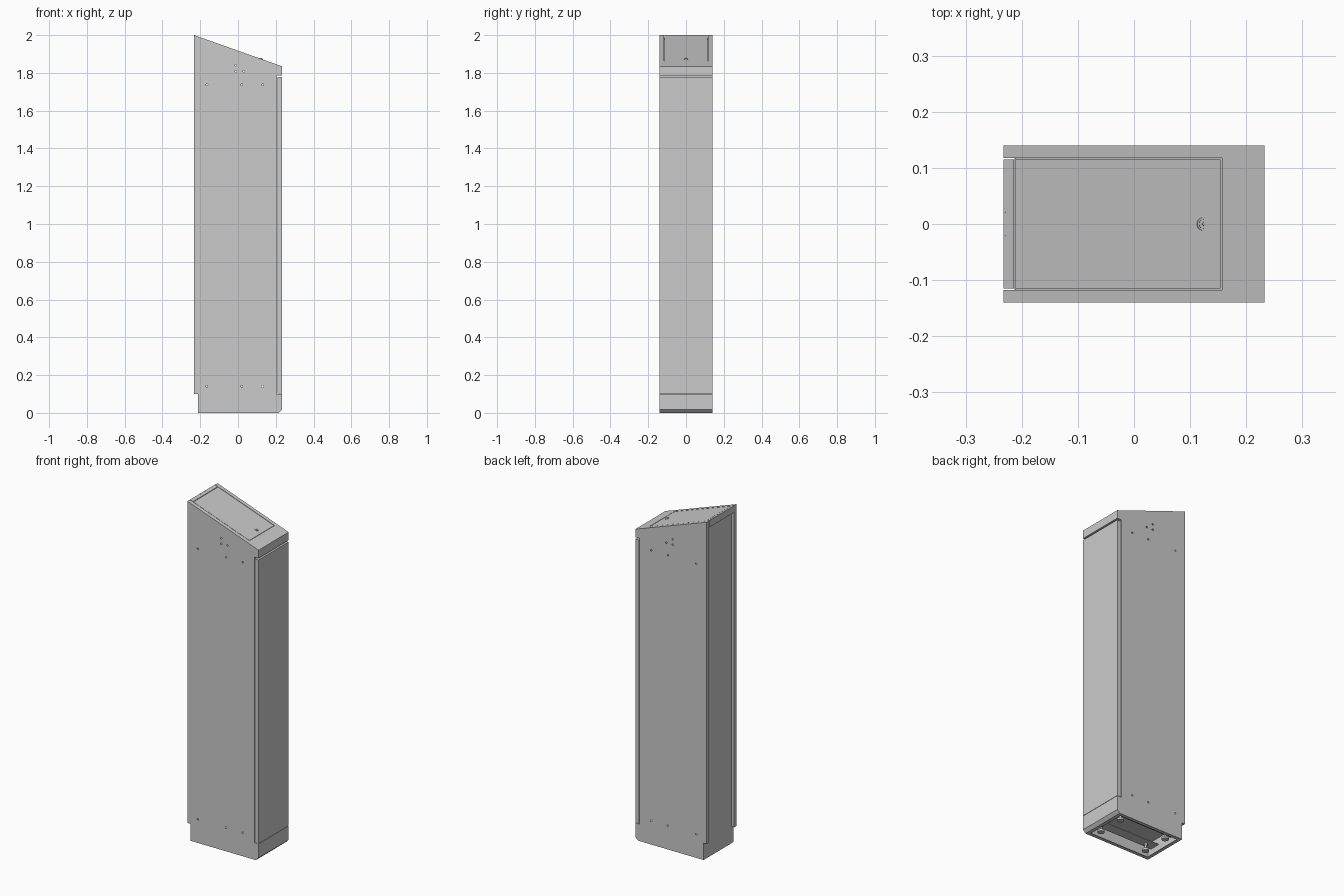
import bpy, bmesh, math
from mathutils import Matrix, Vector

if "Cube" in bpy.data.objects:
    bpy.data.objects.remove(bpy.data.objects["Cube"])

HX, HY = 0.2325, 0.14        # half length and half width
T = 0.0025                   # sheet thickness
ANG = math.atan2(0.165, 2 * HX)


def top(x):
    """Height of the sloped top at x."""
    return 2.0 - 0.165 * (x + HX) / (2 * HX)


def finish(name, bm):
    bmesh.ops.recalc_face_normals(bm, faces=bm.faces)
    me = bpy.data.meshes.new(name)
    bm.to_mesh(me)
    bm.free()
    ob = bpy.data.objects.new(name, me)
    bpy.context.collection.objects.link(ob)
    return ob


def plate(name, pts, y0, y1):
    """Extrude an x-z profile from y0 to y1."""
    bm = bmesh.new()
    f = bm.faces.new([bm.verts.new((x, y0, z)) for x, z in pts])
    r = bmesh.ops.extrude_face_region(bm, geom=[f])
    vs = [v for v in r["geom"] if isinstance(v, bmesh.types.BMVert)]
    bmesh.ops.translate(bm, verts=vs, vec=(0, y1 - y0, 0))
    return finish(name, bm)


def box(name, x0, x1, y0, y1, z0, z1):
    return plate(name, [(x0, z0), (x1, z0), (x1, z1), (x0, z1)], y0, y1)


def slope_sheet(name, x0, x1, y0, y1, drop=0.0, thick=0.004):
    a, b = top(x0) - drop, top(x1) - drop
    return plate(name, [(x0, a - thick), (x1, b - thick), (x1, b), (x0, a)], y0, y1)


def discs(name, mats, r, h, seg):
    bm = bmesh.new()
    for m in mats:
        bmesh.ops.create_cone(bm, cap_ends=True, segments=seg, radius1=r, radius2=r, depth=h, matrix=m)
    return finish(name, bm)


def smooth(ob):
    bpy.ops.object.select_all(action='DESELECT')
    ob.select_set(True)
    bpy.context.view_layer.objects.active = ob
    bpy.ops.object.shade_smooth_by_angle()


# Side panels with bolt holes
side = [(-0.213, 0), (0.215, 0), (HX, 0.017), (HX, 0.1), (0.205, 0.1), (0.205, 1.787),
        (HX, 1.787), (HX, top(HX)), (-HX, 2.0), (-HX, 0.1), (-0.213, 0.1)]
holes = [(x, z) for x in (-0.165, 0.02, 0.13) for z in (0.14, 1.737)]
holes += [(-0.012, 1.84), (-0.012, 1.808), (0.03, 1.808)]
turn = Matrix.Rotation(math.pi / 2, 4, 'X')
cutter = discs("hole_cutter", [Matrix.Translation((x, 0, z)) @ turn for x, z in holes], 0.005, 0.4, 12)
cutter.hide_render = True
for s, tag in ((-1, "front"), (1, "back")):
    p = plate(tag + "_side_panel", side, s * (HY - T), s * HY)
    mod = p.modifiers.new("holes", 'BOOLEAN')
    mod.operation = 'DIFFERENCE'
    mod.solver = 'EXACT'
    mod.object = cutter
    bpy.context.view_layer.objects.active = p
    bpy.ops.object.modifier_apply(modifier=mod.name)
bpy.data.objects.remove(cutter)

W = HY - T
for s, tag in ((-1, "front"), (1, "back")):
    # Rear flanges, top edge strips and bottom rims along each side
    plate(tag + "_rear_post", [(-HX, 0.1), (-0.214, 0.1), (-0.214, top(-0.214) - 0.004), (-HX, 1.996)],
          s * 0.118, s * W)
    slope_sheet(tag + "_top_strip", -HX, 0.157, s * 0.1175, s * W)
    box(tag + "_bottom_rim", -0.2105, 0.213, s * 0.12, s * W, 0, T)
    # Foot rails
    box(tag + "_foot_rail", -0.21, 0.21, s * 0.05, s * 0.11, 0.05, 0.055)

# Recessed rear panel and header above it
box("rear_panel", -0.213, -0.2105, -W, W, 0, 1.985)
plate("rear_header", [(-HX, 1.96), (-0.2135, 1.96), (-0.2135, top(-0.2135)), (-HX, 2.0)], -0.115, 0.115)
smooth(discs("rear_header_screws",
             [Matrix.Translation((-0.228, y, top(-0.228))) @ Matrix.Rotation(ANG, 4, 'Y') for y in (-0.022, 0.022)],
             0.002, 0.001, 10))

# Sloped top: front strip, hatch and the seat below it
slope_sheet("top_front_strip", 0.157, HX, -W, W)
slope_sheet("hatch", -0.211, 0.1545, -0.115, 0.115, 0.0005)
slope_sheet("hatch_seat", -0.21, 0.2, -W, W, 0.014, 0.002)

# Hatch lock, square to the slope
base = Matrix.Translation((0.123, 0, top(0.123))) @ Matrix.Rotation(ANG, 4, 'Y')
for name, r, z, h, seg in (("lock_collar", 0.0115, 0.0005, 0.003, 32), ("lock_ring", 0.0085, 0.002, 0.003, 32),
                           ("lock_key", 0.0035, 0.003, 0.004, 4)):
    lock = discs(name, [base @ Matrix.Translation((0, 0, z))], r, h, seg)
    smooth(lock)

# Door, the jamb behind it and the lip above it
box("door", 0.208, HX, -HY, HY, 0.102, 1.777)
box("door_jamb", 0.2035, 0.205, -W, W, 0.1, 1.83)
plate("door_lip", [(0.205, 1.787), (HX, 1.787), (HX, top(HX) - 0.004), (0.205, top(0.205) - 0.004)], -W, W)

# Plinth: folded front with a chamfered toe, floor and end rims
plate("plinth_front", [(0.195, 0), (0.215, 0), (HX, 0.017), (HX, 0.1), (0.205, 0.1), (0.205, 0.0975),
                       (0.23, 0.0975), (0.23, 0.018), (0.214, T), (0.195, T)], -W, W)
box("rear_bottom_rim", -0.2105, -0.193, -0.12, 0.12, 0, T)
box("floor", -0.2105, 0.205, -W, W, 0.093, 0.0955)

# Levelling feet
spots = [(x, y) for x in (-0.147, 0.16) for y in (-0.08, 0.08)]
for name, r, z, h, seg in (("foot_pads", 0.019, 0.007, 0.012, 24), ("foot_nuts", 0.01, 0.042, 0.014, 6),
                           ("foot_studs", 0.006, 0.04, 0.06, 16)):
    smooth(discs(name, [Matrix.Translation((x, y, z)) for x, y in spots], r, h, seg))
